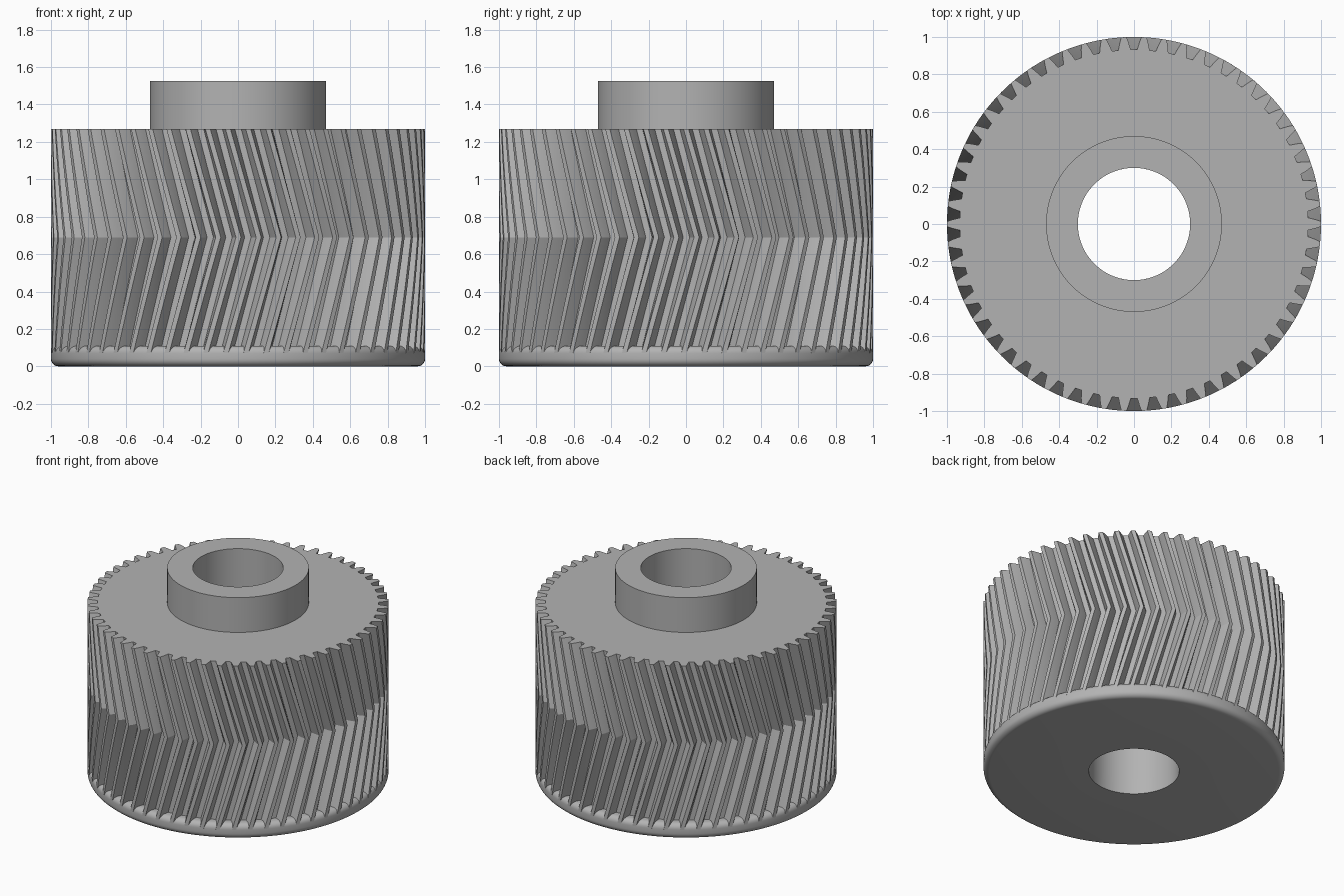
import bpy
import bmesh
from math import cos, sin, pi, radians

default = bpy.data.objects.get("Cube")
if default:
    bpy.data.objects.remove(default, do_unlink=True)

TEETH = 58
TWIST = 0.165
BORE, HUB = 0.30, 0.47
FLANGE_TOP, MIDDLE, GEAR_TOP, HUB_TOP = 0.11, 0.69, 1.27, 1.525

steel = bpy.data.materials.new("grey steel")
steel.use_nodes = True
steel.diffuse_color = (0.45, 0.45, 0.45, 1)
steel.node_tree.nodes["Principled BSDF"].inputs["Base Color"].default_value = steel.diffuse_color


def skin(name, rings):
    """Join closed rings of equal length, the last one back to the first."""
    bm = bmesh.new()
    loops = [[bm.verts.new(p) for p in ring] for ring in rings]
    n = len(loops[0])
    for a, b in zip(loops, loops[1:] + loops[:1]):
        for i in range(n):
            j = (i + 1) % n
            bm.faces.new((a[i], a[j], b[j], b[i]))
    bmesh.ops.recalc_face_normals(bm, faces=bm.faces)
    mesh = bpy.data.meshes.new(name)
    bm.to_mesh(mesh)
    bm.free()
    mesh.materials.append(steel)
    obj = bpy.data.objects.new(name, mesh)
    bpy.context.collection.objects.link(obj)
    bpy.ops.object.select_all(action='DESELECT')
    bpy.context.view_layer.objects.active = obj
    obj.select_set(True)
    bpy.ops.object.shade_smooth_by_angle(angle=radians(25))


def ring(outline, z, turn=0.0):
    return [(r * cos(a + turn), r * sin(a + turn), z) for r, a in outline]


def circle(r, n=192):
    return [(r, 2 * pi * i / n) for i in range(n)]


def fillet(r, z, size, start):
    """Quarter-round points on the outer edge, from the given angle."""
    angles = [radians(start + 15 * k) for k in range(7)]
    return [(r + size * cos(a), z + size * sin(a)) for a in angles]


# Tooth outline: a gap is centred on the front, flanks curve out to narrow tips
pitch = 2 * pi / TEETH
half_tooth = [(0.932, 0.17), (0.95, 0.22), (0.975, 0.29), (1.0, 0.375)]
tooth = half_tooth + [(r, 1 - f) for r, f in reversed(half_tooth)]
teeth = [(r, (i + f) * pitch - pi / 2) for i in range(TEETH) for r, f in tooth]

# Herringbone gear body, twisting one way and then back
STEPS = 6
low = FLANGE_TOP - 0.04
levels = [(low, TWIST * (low - FLANGE_TOP) / (MIDDLE - FLANGE_TOP))]
for k in range(2 * STEPS + 1):
    z = FLANGE_TOP + (GEAR_TOP - FLANGE_TOP) * k / (2 * STEPS)
    levels.append((z, TWIST * (1 - abs(k - STEPS) / STEPS)))
bore = [(BORE, a) for r, a in teeth]
skin("gear_body", [ring(teeth, z, t) for z, t in levels]
     + [ring(bore, GEAR_TOP), ring(bore, low)])

# Round-edged flange under the teeth
R = 0.04
profile = ([(BORE, 0)] + fillet(1 - R, R, R, -90)
           + fillet(1 - R, FLANGE_TOP - R, R, 0) + [(BORE, FLANGE_TOP)])
skin("flange", [ring(circle(r), z) for r, z in profile])

# Hub collar on top
skin("hub", [ring(circle(r), z) for r, z in
             [(BORE, GEAR_TOP), (HUB, GEAR_TOP), (HUB, HUB_TOP), (BORE, HUB_TOP)]])
